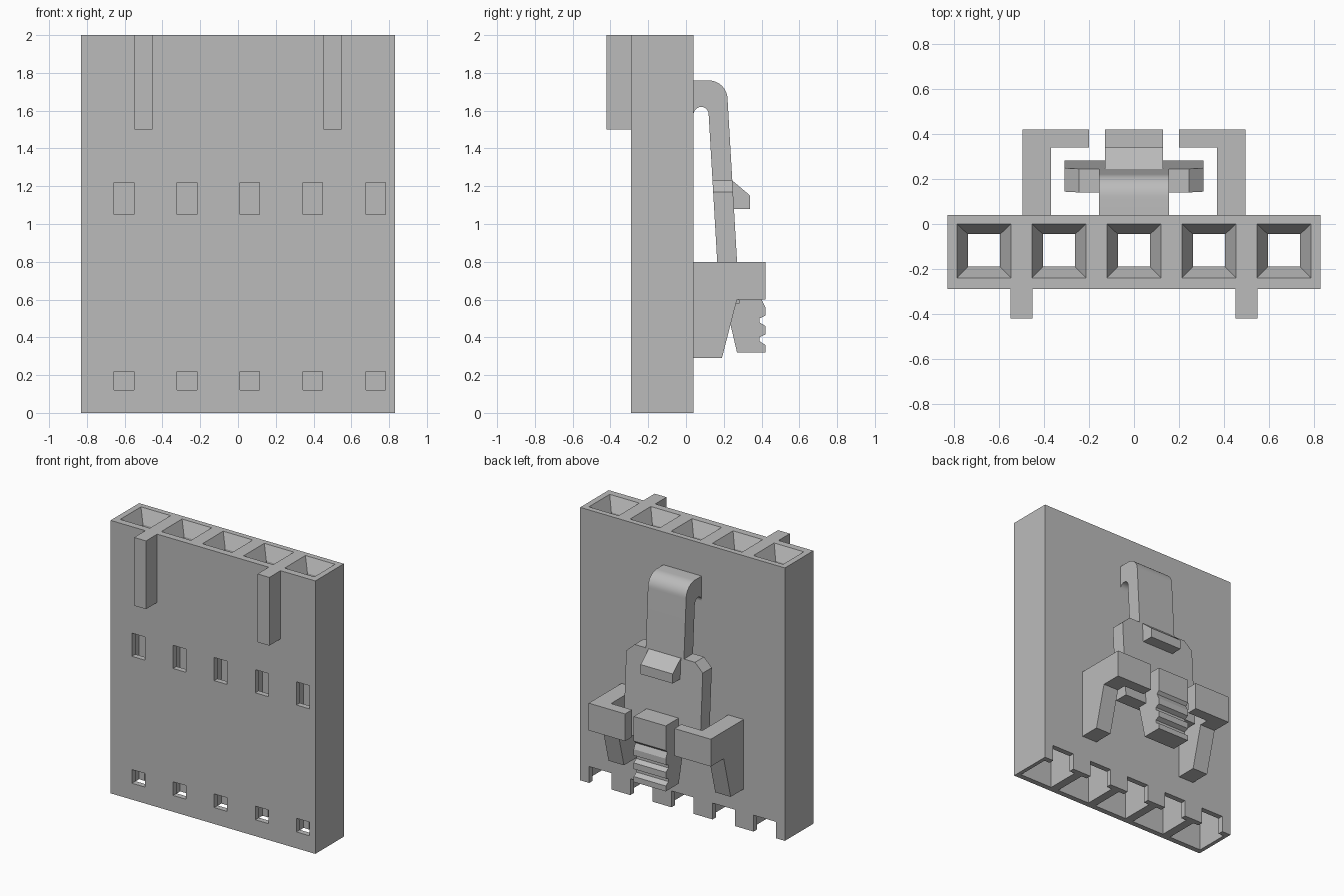
import bpy, bmesh, math

cube = bpy.data.objects.get("Cube")
if cube:
    bpy.data.objects.remove(cube, do_unlink=True)

grey = bpy.data.materials.new("housing grey")
grey.use_nodes = True
grey.diffuse_color = (0.5, 0.5, 0.5, 1)
grey.node_tree.nodes["Principled BSDF"].inputs["Base Color"].default_value = (0.5, 0.5, 0.5, 1)


def loft(bm, rings):
    """Join equal-length rings of points into a closed solid."""
    loops = [[bm.verts.new(p) for p in ring] for ring in rings]
    n = len(loops[0])
    for a, b in zip(loops, loops[1:]):
        for i in range(n):
            j = (i + 1) % n
            bm.faces.new((a[i], a[j], b[j], b[i]))
    bm.faces.new(loops[0][::-1])
    bm.faces.new(loops[-1])


def box(bm, x0, x1, y0, y1, z0, z1):
    loft(bm, [[(x0, y0, z), (x1, y0, z), (x1, y1, z), (x0, y1, z)] for z in (z0, z1)])


def side_profile(bm, points, x0, x1):
    """Extrude a (y, z) outline across x."""
    loft(bm, [[(x, y, z) for y, z in points] for x in (x0, x1)])


def finish(name, bm):
    bmesh.ops.recalc_face_normals(bm, faces=bm.faces)
    mesh = bpy.data.meshes.new(name)
    bm.to_mesh(mesh)
    bm.free()
    mesh.materials.append(grey)
    obj = bpy.data.objects.new(name, mesh)
    bpy.context.collection.objects.link(obj)
    return obj


def carve(target, cutter):
    mod = target.modifiers.new("carve", "BOOLEAN")
    mod.operation = "DIFFERENCE"
    mod.solver = "EXACT"
    mod.object = cutter
    graph = bpy.context.evaluated_depsgraph_get()
    mesh = bpy.data.meshes.new_from_object(target.evaluated_get(graph))
    target.modifiers.clear()
    target.data = mesh
    bpy.data.objects.remove(cutter, do_unlink=True)


# Housing block
bm = bmesh.new()
box(bm, -0.83, 0.83, -0.29, 0.04, 0, 2)
housing = finish("housing", bm)

# Five contact channels: funnel mouth, throat, wide chamber
centres = [i / 3 for i in range(-2, 3)]
levels = [(0.135, -0.25, 0, -0.1), (0.135, -0.25, 0, 1.7), (0.072, -0.19, -0.045, 1.7),
          (0.072, -0.19, -0.045, 1.9), (0.12, -0.24, 0, 2), (0.12, -0.24, 0, 2.1)]
bm = bmesh.new()
for c in centres:
    loft(bm, [[(c - w, y0, z), (c + w, y0, z), (c + w, y1, z), (c - w, y1, z)]
              for w, y0, y1, z in levels])
carve(housing, finish("channel_cutter", bm))

# Front windows and rear bottom notches
bm = bmesh.new()
for c in centres:
    for z0, z1 in ((0.12, 0.22), (1.05, 1.22)):
        box(bm, c + 0.01, c + 0.115, -0.4, -0.2, z0, z1)
    box(bm, c - 0.09, c + 0.09, -0.05, 0.2, -0.1, 0.12)
carve(housing, finish("opening_cutter", bm))

# Front keying ribs
for name, c in (("right_rib", -0.5), ("left_rib", 0.5)):
    bm = bmesh.new()
    box(bm, c - 0.048, c + 0.048, -0.42, -0.29, 1.5, 2)
    finish(name, bm)

# Latch guards: side wall, inward lip and tapered foot
for name, s in (("right_guard", -1), ("left_guard", 1)):
    bm = bmesh.new()
    outline = [(0.37, 0.04), (0.495, 0.04), (0.495, 0.42), (0.2, 0.42), (0.2, 0.34), (0.37, 0.34)]
    loft(bm, [[(s * x, y, z) for x, y in outline] for z in (0.6, 0.8)])
    side_profile(bm, [(0.04, 0.6), (0.27, 0.6), (0.19, 0.29), (0.04, 0.29)], s * 0.37, s * 0.495)
    finish(name, bm)


def inner_y(z):
    return 0.12 + (1.58 - z) * 0.058


def arc(cy, cz, r, start, end, steps=10):
    angles = [math.radians(start + (end - start) * i / steps) for i in range(steps + 1)]
    return [(cy + r * math.cos(a), cz + r * math.sin(a)) for a in angles]


# Springy latch arm with a rounded hook at its root
bm = bmesh.new()
arm = [(0.04, 1.76)] + arc(0.12, 1.66, 0.1, 90, 0) + [(inner_y(0.8) + 0.105, 0.8), (inner_y(0.8), 0.8)]
arm += arc(0.08, 1.58, 0.04, 0, 180)
side_profile(bm, arm, -0.155, 0.155)
latch_arm = finish("latch_arm", bm)
bpy.ops.object.select_all(action="DESELECT")
latch_arm.select_set(True)
bpy.context.view_layer.objects.active = latch_arm
bpy.ops.object.shade_smooth_by_angle(angle=math.radians(30))

# Wide latch plate with chamfered shoulders
bm = bmesh.new()
half = [(0.31, 0.58), (0.31, 1.17), (0.245, 1.23)]
outline = half + [(-x, z) for x, z in reversed(half)]
loft(bm, [[(x, inner_y(z) + t, z) for x, z in outline] for t in (0, 0.105)])
finish("latch_plate", bm)

# Catch tooth on the plate
bm = bmesh.new()
side_profile(bm, [(0.2, 1.23), (0.245, 1.23), (0.34, 1.15), (0.34, 1.08), (0.2, 1.08)], -0.13, 0.13)
finish("catch_tooth", bm)

# Thumb grip with ridges
bm = bmesh.new()
grip = [(0.2, 0.8), (0.42, 0.8), (0.42, 0.62), (0.4, 0.6)]
for top in (0.56, 0.46, 0.36):
    grip += [(0.42, top), (0.42, top - 0.045), (0.388, top - 0.06), (0.388, top - 0.08)]
grip = grip[:-3] + [(0.42, 0.32), (0.27, 0.32), (0.235, 0.47), (0.2, 0.62)]
side_profile(bm, grip, -0.13, 0.13)
finish("thumb_grip", bm)
